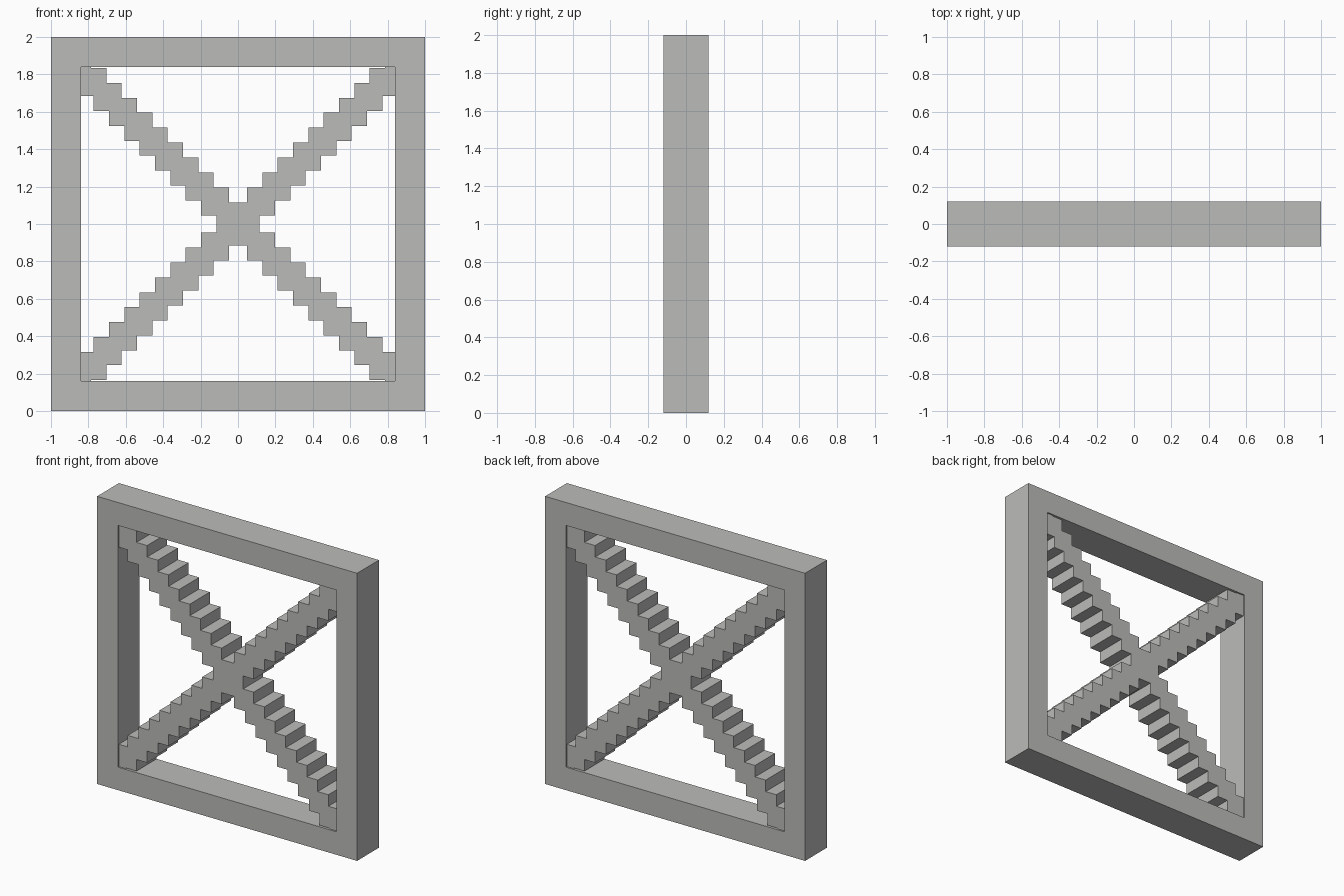
import bpy
import bmesh

if "Cube" in bpy.data.objects:
    bpy.data.objects.remove(bpy.data.objects["Cube"])

grey = bpy.data.materials.new("plain grey")
grey.diffuse_color = (0.5, 0.5, 0.49, 1)
grey.use_nodes = True
grey.node_tree.nodes["Principled BSDF"].inputs["Base Color"].default_value = grey.diffuse_color


def finish(bm, name, half_depth):
    """Extrude the flat front faces backwards and make the object."""
    front = list(bm.faces)
    ext = bmesh.ops.extrude_face_region(bm, geom=front, use_keep_orig=True)
    verts = [g for g in ext["geom"] if isinstance(g, bmesh.types.BMVert)]
    bmesh.ops.translate(bm, verts=verts, vec=(0, 2 * half_depth, 0))
    bmesh.ops.recalc_face_normals(bm, faces=bm.faces)
    mesh = bpy.data.meshes.new(name)
    bm.to_mesh(mesh)
    bm.free()
    mesh.materials.append(grey)
    bpy.context.collection.objects.link(bpy.data.objects.new(name, mesh))


# Square outer frame: four mitred front faces, extruded
D = 0.12
bm = bmesh.new()
corners = [(-1, -1), (1, -1), (1, 1), (-1, 1)]
outer = [bm.verts.new((x, -D, 1 + z)) for x, z in corners]
inner = [bm.verts.new((0.84 * x, -D, 1 + 0.84 * z)) for x, z in corners]
for i in range(4):
    j = (i + 1) % 4
    bm.faces.new((outer[i], outer[j], inner[j], inner[i]))
finish(bm, "frame", D)

# Stepped cross brace: outline of overlapping blocks along both diagonals
SX, SZ, H, N = 0.082, 0.08, 0.075, 11
cx = [SX * (k + 0.5) for k in range(N)]
cz = [SZ * (k + 0.5) for k in range(N)]
lower, upper = [], []
for k in range(1, N):
    lower += [(cx[k - 1] + H, cz[k] - H), (cx[k] + H, cz[k] - H)]
    upper += [(cx[k] - H, cz[k - 1] + H), (cx[k] - H, cz[k] + H)]
arm = lower + [(cx[-1] + H, cz[-1] + H)] + upper[::-1]
outline = []
for sx, sz in ((1, 1), (-1, 1), (-1, -1), (1, -1)):
    pts = [(sx * x, sz * z) for x, z in arm]
    outline += pts if sx * sz > 0 else pts[::-1]
B = 0.11
bm = bmesh.new()
bm.faces.new([bm.verts.new((x, -B, 1 + z)) for x, z in outline])
finish(bm, "cross_brace", B)
